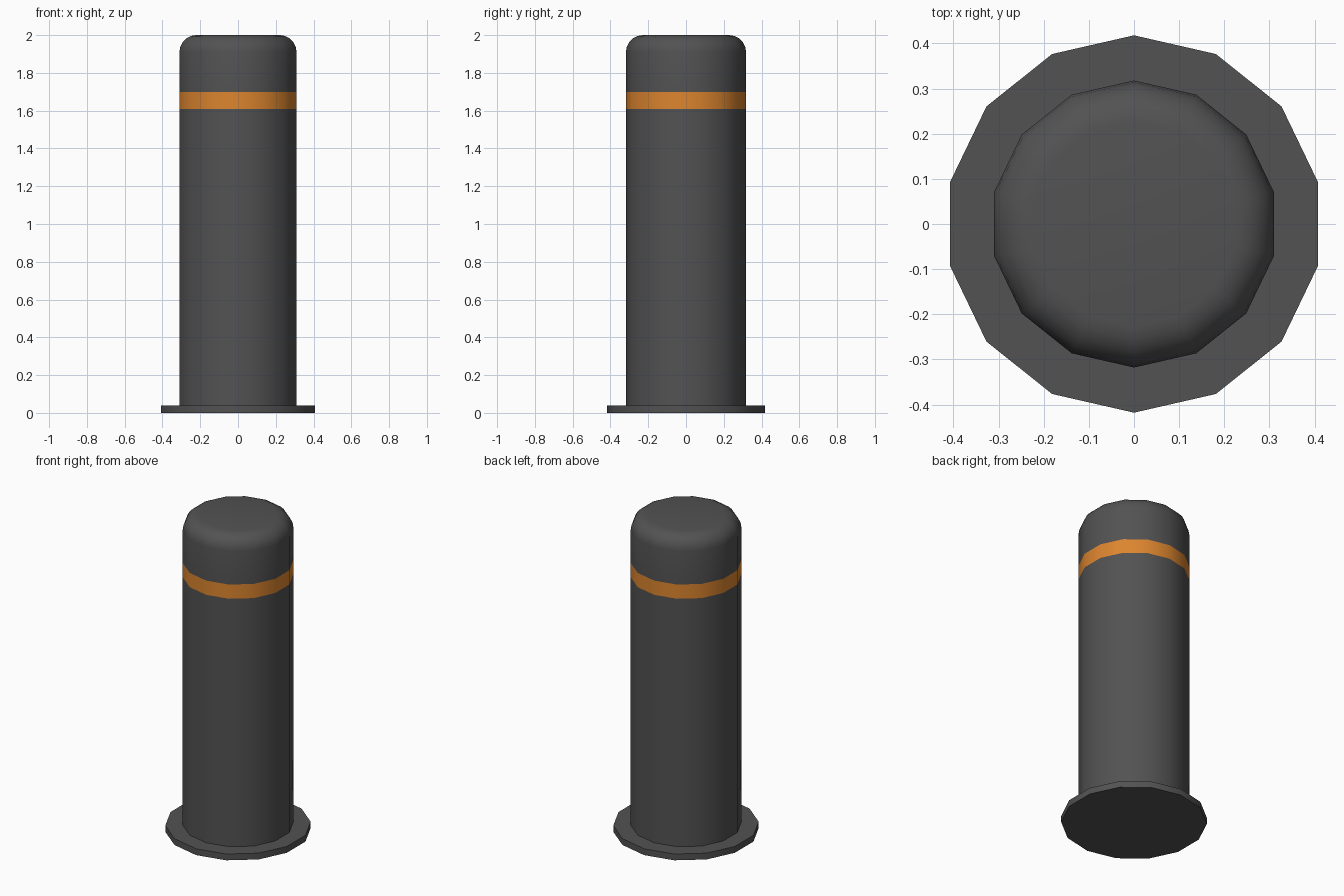
import bpy, bmesh, math

if "Cube" in bpy.data.objects:
    bpy.data.objects.remove(bpy.data.objects["Cube"])

SIDES = 14


def material(name, colour):
    m = bpy.data.materials.new(name)
    m.diffuse_color = (*colour, 1)
    m.use_nodes = True
    m.node_tree.nodes["Principled BSDF"].inputs["Base Color"].default_value = m.diffuse_color
    return m


grey = material("dark grey", (0.085, 0.085, 0.085))
orange = material("orange", (0.72, 0.235, 0.028))


def lathe(name, profile, mats):
    """Revolve (radius, z) points into a closed 14-sided solid."""
    bm = bmesh.new()
    rings = []
    for r, z in profile:
        rings.append([bm.verts.new((r * math.sin(2 * math.pi * i / SIDES),
                                    r * math.cos(2 * math.pi * i / SIDES), z))
                      for i in range(SIDES)])
    for a, b in zip(rings, rings[1:]):
        for i in range(SIDES):
            j = (i + 1) % SIDES
            bm.faces.new((a[i], a[j], b[j], b[i]))
    bm.faces.new(rings[0])
    bm.faces.new(rings[-1])
    bmesh.ops.recalc_face_normals(bm, faces=bm.faces)
    mesh = bpy.data.meshes.new(name)
    bm.to_mesh(mesh)
    bm.free()
    for m in mats:
        mesh.materials.append(m)
    obj = bpy.data.objects.new(name, mesh)
    bpy.context.collection.objects.link(obj)
    bpy.ops.object.select_all(action='DESELECT')
    obj.select_set(True)
    bpy.context.view_layer.objects.active = obj
    bpy.ops.object.shade_smooth_by_angle(angle=math.radians(35))
    return obj


# Ground flange
lathe("base_plate", [(0.418, 0.0), (0.418, 0.04)], [grey])

# Post with rounded top edge
R, BEVEL, STEPS = 0.318, 0.09, 5
profile = [(R, 0.03), (R, 1.61), (R, 1.70)]
for k in range(STEPS + 1):
    a = math.pi / 2 * k / STEPS
    profile.append((R - BEVEL + BEVEL * math.cos(a), 2 - BEVEL + BEVEL * math.sin(a)))
post = lathe("bollard_post", profile, [grey, orange])

# Orange warning band, chosen by height
for f in post.data.polygons:
    f.material_index = 1 if 1.61 < f.center.z < 1.70 else 0
